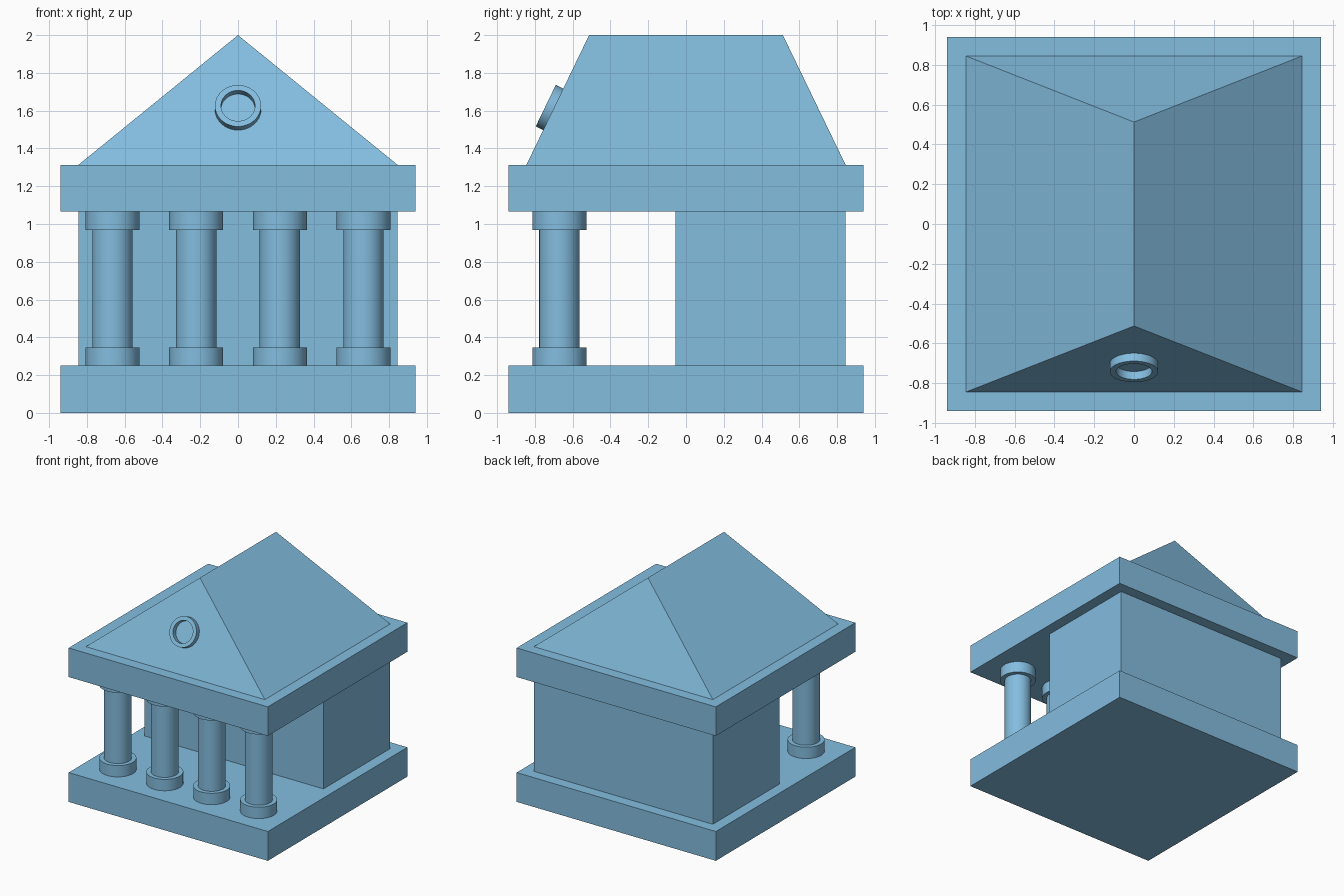
import bpy
import bmesh
import math
from mathutils import Vector

if "Cube" in bpy.data.objects:
    bpy.data.objects.remove(bpy.data.objects["Cube"], do_unlink=True)

blue = bpy.data.materials.new("soft_blue")
blue.use_nodes = True
colour = (0.23, 0.51, 0.74, 1)
blue.diffuse_color = colour
blue.node_tree.nodes["Principled BSDF"].inputs["Base Color"].default_value = colour

BASE_TOP, LINTEL, EAVES, RIDGE = 0.25, 1.065, 1.313, 2.0
SLAB, BODY = 0.94, 0.845
RIDGE_Y = 0.513


def make_object(name, bm):
    bmesh.ops.recalc_face_normals(bm, faces=bm.faces)
    mesh = bpy.data.meshes.new(name)
    bm.to_mesh(mesh)
    bm.free()
    mesh.materials.append(blue)
    obj = bpy.data.objects.new(name, mesh)
    bpy.context.collection.objects.link(obj)
    return obj


def box(name, half_x, y0, y1, z0, z1):
    bm = bmesh.new()
    bmesh.ops.create_cube(bm, size=1)
    bmesh.ops.scale(bm, vec=(2 * half_x, y1 - y0, z1 - z0), verts=bm.verts)
    bmesh.ops.translate(bm, vec=(0, (y0 + y1) / 2, (z0 + z1) / 2), verts=bm.verts)
    return make_object(name, bm)


def lathe(name, profile, closed=False, steps=48):
    """Spin a (radius, height) profile around z, with sharp edges kept."""
    bm = bmesh.new()
    verts = [bm.verts.new((r, 0, z)) for r, z in profile]
    edges = [bm.edges.new(pair) for pair in zip(verts, verts[1:])]
    if closed:
        edges.append(bm.edges.new((verts[-1], verts[0])))
    bmesh.ops.spin(bm, geom=verts + edges, cent=(0, 0, 0), axis=(0, 0, 1),
                   angle=math.tau, steps=steps)
    bmesh.ops.remove_doubles(bm, verts=bm.verts, dist=0.0001)
    obj = make_object(name, bm)
    bpy.ops.object.select_all(action="DESELECT")
    obj.select_set(True)
    bpy.context.view_layer.objects.active = obj
    bpy.ops.object.shade_smooth_by_angle(angle=math.radians(30))
    return obj


# Floor slab, rear chamber and upper slab
box("floor_slab", SLAB, -SLAB, SLAB, 0, BASE_TOP)
box("rear_chamber", BODY, -0.055, BODY, BASE_TOP, LINTEL)
box("upper_slab", SLAB, -SLAB, SLAB, LINTEL, EAVES)

# Hipped roof: a box whose top narrows to a ridge
bm = bmesh.new()
bmesh.ops.create_cube(bm, size=2)
for v in bm.verts:
    if v.co.z > 0:
        v.co = (0, v.co.y * RIDGE_Y, RIDGE)
    else:
        v.co = (v.co.x * BODY, v.co.y * BODY, EAVES)
bmesh.ops.remove_doubles(bm, verts=bm.verts, dist=0.0001)
make_object("hipped_roof", bm)

# Four columns with round bases and capitals
SHAFT, CAP, CAP_HEIGHT = 0.107, 0.143, 0.097
column_profile = [
    (0, BASE_TOP), (CAP, BASE_TOP),
    (CAP, BASE_TOP + CAP_HEIGHT), (SHAFT, BASE_TOP + CAP_HEIGHT),
    (SHAFT, LINTEL - CAP_HEIGHT), (CAP, LINTEL - CAP_HEIGHT),
    (CAP, LINTEL), (0, LINTEL),
]
for i in range(4):
    column = lathe(f"column_{i + 1}", column_profile)
    column.location = (0.443 * (i - 1.5), -0.67, 0)

# Ring window lying on the front slope
ring = lathe("gable_ring", [(0.09, -0.01), (0.122, -0.01), (0.122, 0.044), (0.09, 0.044)],
             closed=True)
normal = Vector((0, EAVES - RIDGE, BODY - RIDGE_Y)).normalized()
ring_z = 1.607
ring_y = -BODY + (BODY - RIDGE_Y) * (ring_z - EAVES) / (RIDGE - EAVES)
ring.location = (0, ring_y, ring_z)
ring.rotation_euler = normal.to_track_quat("Z", "Y").to_euler()
